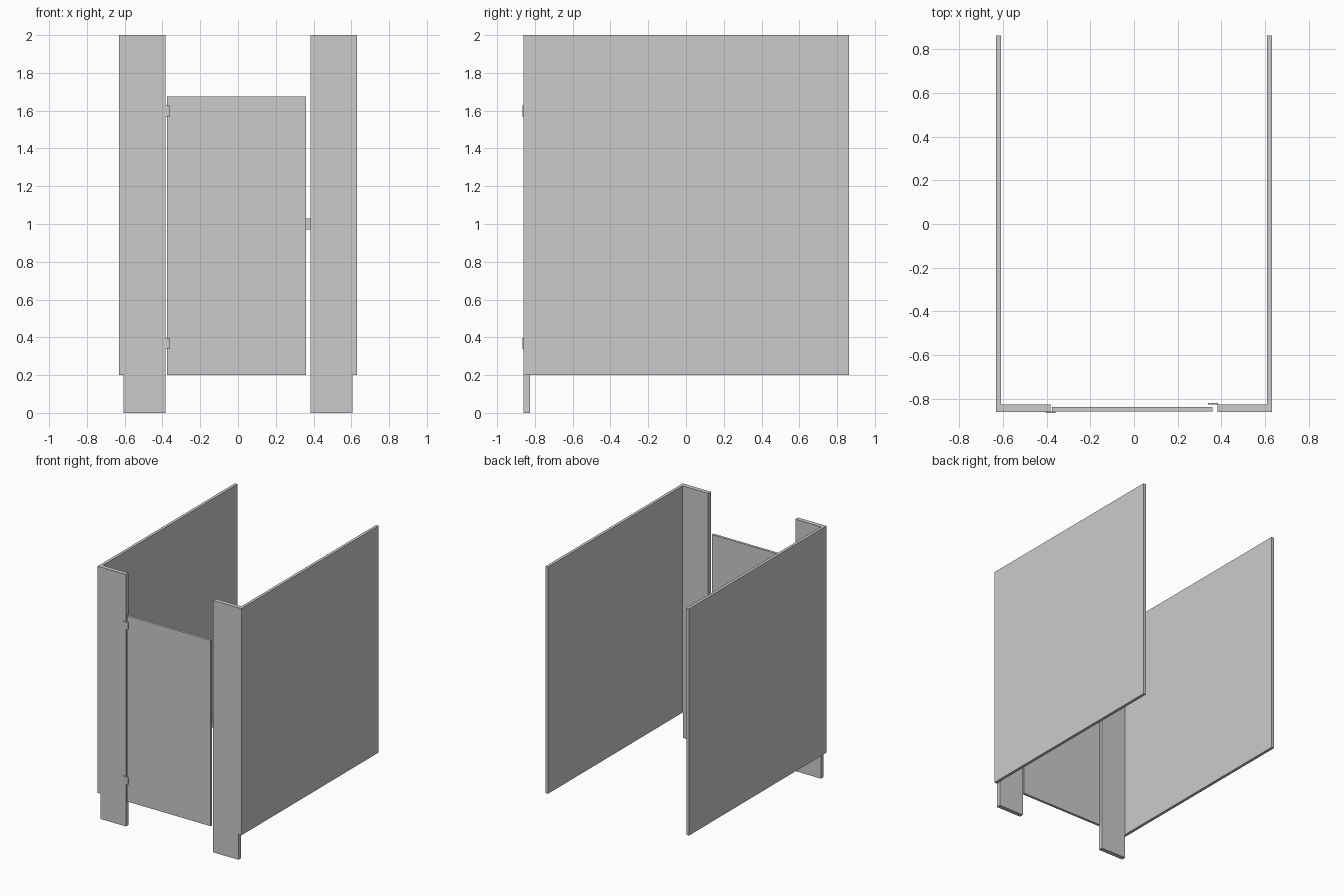
import bpy, bmesh

if "Cube" in bpy.data.objects:
    bpy.data.objects.remove(bpy.data.objects["Cube"])


def prism(name, pts, y0, y1):
    """Extrude an XZ outline from y0 to y1."""
    bm = bmesh.new()
    face = bm.faces.new([bm.verts.new((x, y0, z)) for x, z in pts])
    ext = bmesh.ops.extrude_face_region(bm, geom=[face])
    verts = [g for g in ext["geom"] if isinstance(g, bmesh.types.BMVert)]
    bmesh.ops.translate(bm, verts=verts, vec=(0, y1 - y0, 0))
    bmesh.ops.recalc_face_normals(bm, faces=bm.faces)
    mesh = bpy.data.meshes.new(name)
    bm.to_mesh(mesh)
    bm.free()
    obj = bpy.data.objects.new(name, mesh)
    bpy.context.collection.objects.link(obj)
    return obj


def box(name, x0, x1, y0, y1, z0, z1):
    return prism(name, [(x0, z0), (x1, z0), (x1, z1), (x0, z1)], y0, y1)


FRONT, BACK = -0.86, 0.863
POST_BACK = -0.826

for side, s in (("left", -1), ("right", 1)):
    # Side partition, raised off the floor
    box(side + "_partition", s * 0.608, s * 0.631, POST_BACK, BACK, 0.2, 2.0)
    # Front post, stepped in at the foot
    outline = [(0.383, 0), (0.606, 0), (0.606, 0.2), (0.631, 0.2),
               (0.631, 2.0), (0.383, 2.0)]
    prism(side + "_post", [(s * x, z) for x, z in outline], FRONT, POST_BACK)

# Door between the posts
box("door", -0.375, 0.36, -0.858, -0.838, 0.2, 1.675)

# Hinge plates on the front face
for name, z in (("lower_hinge", 0.368), ("upper_hinge", 1.598)):
    box(name, -0.405, -0.36, -0.866, -0.858, z - 0.029, z + 0.029)

# Latch plate on the inside
box("latch", 0.338, 0.385, -0.826, -0.819, 0.97, 1.03)
